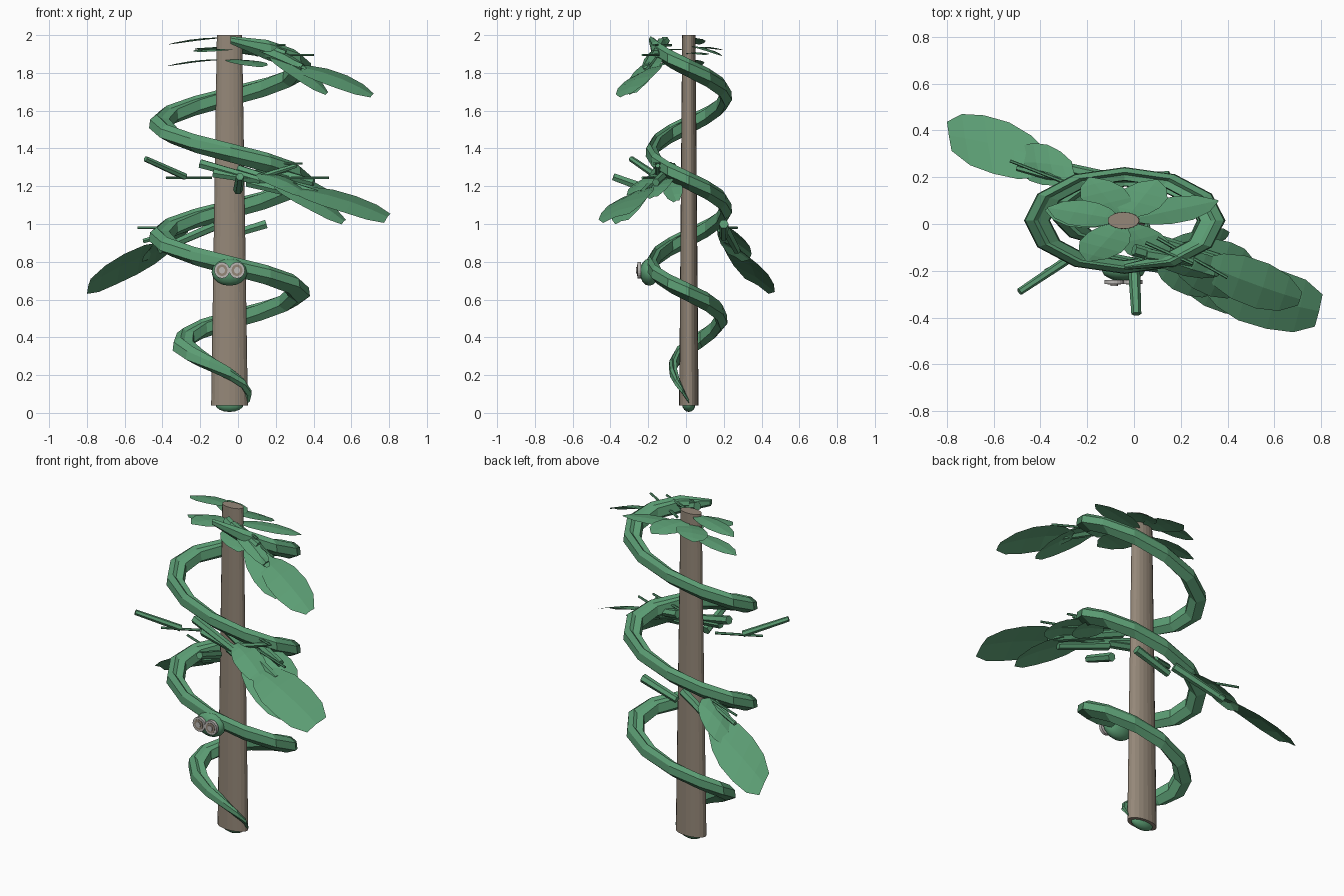
import bpy, bmesh, math
from mathutils import Vector as V

if "Cube" in bpy.data.objects:
    bpy.data.objects.remove(bpy.data.objects["Cube"])

CX, CY, SQ = -0.04, 0.015, 0.53      # shared axis and depth squash


def mat(name, rgb):
    m = bpy.data.materials.new(name)
    m.diffuse_color = (*rgb, 1)
    m.use_nodes = True
    m.node_tree.nodes["Principled BSDF"].inputs["Base Color"].default_value = m.diffuse_color
    return m


GREEN = mat("leaf green", (0.105, 0.335, 0.172))
BROWN = mat("bark brown", (0.30, 0.245, 0.19))
PALE = mat("eye pale grey", (0.50, 0.48, 0.46))


def finish(name, bm, m, smooth=False):
    bmesh.ops.recalc_face_normals(bm, faces=bm.faces)
    me = bpy.data.meshes.new(name)
    bm.to_mesh(me)
    bm.free()
    me.materials.append(m)
    ob = bpy.data.objects.new(name, me)
    bpy.context.collection.objects.link(ob)
    for p in me.polygons:
        p.use_smooth = smooth
    return ob


def loft(name, rings, m):
    """Skin a list of point rings and cap both ends."""
    bm = bmesh.new()
    vs = [[bm.verts.new(p) for p in r] for r in rings]
    n = len(vs[0])
    for a, b in zip(vs, vs[1:]):
        for i in range(n):
            bm.faces.new((a[i], a[(i + 1) % n], b[(i + 1) % n], b[i]))
    bm.faces.new(vs[0])
    bm.faces.new(vs[-1])
    return finish(name, bm, m)


def ellipsoid(name, c, r, m, u=12, v=8):
    bm = bmesh.new()
    bmesh.ops.create_uvsphere(bm, u_segments=u, v_segments=v, radius=1)
    for w in bm.verts:
        w.co = V((c[0] + w.co.x * r[0], c[1] + w.co.y * r[1], c[2] + w.co.z * r[2]))
    return finish(name, bm, m, True)


def stem(name, a, b, r, n=6):
    """Slightly tapered rod from a to b."""
    a, b = V(a), V(b)
    d = (b - a).normalized()
    s = d.cross(V((0, 0, 1))).normalized()
    t = s.cross(d)
    ang = [2 * math.pi * i / n for i in range(n)]
    return loft(name, [[p + (s * math.cos(k) + t * math.sin(k)) * q for k in ang]
                       for p, q in ((a, r), (b, r * 0.82))], GREEN)


def leaf(name, base, tip, side, blunt=0.15, arch=0.015):
    """Leaf blade with a raised midrib; side is the half-width vector."""
    base, tip, side = V(base), V(tip), V(side)
    up = (tip - base).cross(side).normalized()
    if up.z < 0:
        up = -up
    bm = bmesh.new()
    rows = []
    for t, w in ((0, 0.3), (0.15, 0.72), (0.35, 0.97), (0.6, 1), (0.83, 0.65 + 0.45 * blunt), (1, blunt)):
        c = base.lerp(tip, t) + up * arch * math.sin(math.pi * t)
        rows.append([bm.verts.new(c + side * w * k + up * arch * (1 - abs(k)) * w)
                     for k in (-1, 0, 1)])
    for a, b in zip(rows, rows[1:]):
        for i in (0, 1):
            bm.faces.new((a[i], a[i + 1], b[i + 1], b[i]))
    return finish(name, bm, GREEN)


# Pole: tapered oval column
ang = [2 * math.pi * i / 20 for i in range(20)]
loft("pole", [[(-0.045 + r * math.cos(a), CY + r * SQ * math.sin(a), z) for a in ang]
              for r, z in ((0.097, 0.04), (0.067, 2.0))], BROWN)
ellipsoid("root_bulb", (CX - 0.005, CY, 0.045), (0.075, 0.035, 0.04), GREEN)

# Coiling vine: helix whose radius and thickness grow from the tail
RADII = (0.09, 0.15, 0.25, 0.33, 0.365, 0.375)
SECTION = ((1, -0.35), (0.9, 0.5), (0.25, 0.95), (-0.1, 0.65), (-0.9, 0.6), (-1, -0.4), (-0.2, -0.95))


def coil_ring(t):
    f = min((t + 1.25) * 4, 4.999)
    i = int(f)
    r = RADII[i] + (RADII[i + 1] - RADII[i]) * (f - i)
    a = -math.pi / 2 - 2 * math.pi * t
    z = 0.78 + (0.597 if t > 0 else 0.575) * t
    s = 0.056 * min(1, 0.2 + (t + 1.25) * 1.9, 0.4 + (2.0 - t) * 8)
    return [(CX + (r + s * u) * math.cos(a), CY + (r + s * u) * SQ * math.sin(a),
             z + s * 0.95 * v) for u, v in SECTION]


loft("coiled_vine", [coil_ring(-1.25 + k / 12) for k in range(40)], GREEN)

# Head with two ringed eyes
ellipsoid("head", (-0.045, -0.195, 0.745), (0.095, 0.05, 0.072), GREEN)
for label, x in (("left", -0.085), ("right", -0.005)):
    for part, r, y, h, m in (("eye_rim", 0.041, -0.248, 0.009, PALE),
                             ("eye_iris", 0.029, -0.256, 0.0035, BROWN),
                             ("eye_centre", 0.016, -0.261, 0.0035, PALE)):
        loft(f"{label}_{part}", [[(x + r * math.cos(a), yy, 0.755 + r * 1.05 * math.sin(a)) for a in ang]
                                 for yy in (y - h, y + h)], m)

# Crown leaves around the pole top: tip x, tip y, base height, tip height
for i, (x, y, z0, z) in enumerate(((-0.38, 0.06, 1.87, 1.835), (-0.19, 0.2, 1.93, 1.92),
                                   (0.10, 0.19, 1.94, 1.89), (0.36, 0.10, 1.90, 1.895),
                                   (0.12, -0.17, 1.87, 1.83), (-0.2, -0.16, 1.92, 1.91),
                                   (-0.37, 0.07, 1.985, 1.95))):
    d = V((x - CX, (y - CY) / SQ, 0)).normalized()
    leaf(f"crown_leaf_{i}", (CX + d.x * 0.04, CY + d.y * 0.02, z0), (x, y, z),
         (-d.y * 0.1, d.x * 0.055, 0), 0.05, 0.006)

# Front leaves: base, tip, half-width in depth, tip bluntness
for name, base, tip, w, blunt in (
        ("upper_large_leaf", (0.30, -0.17, 1.83), (0.71, -0.32, 1.68), 0.095, 0.3),
        ("upper_small_leaf", (0.17, -0.15, 1.89), (0.47, -0.28, 1.69), 0.075, 0.25),
        ("upper_inner_leaf", (0.06, -0.12, 1.95), (0.36, -0.22, 1.82), 0.035, 0.2),
        ("middle_large_leaf", (0.30, -0.24, 1.18), (0.79, -0.37, 1.03), 0.125, 0.55),
        ("middle_small_leaf", (0.2, -0.22, 1.2), (0.56, -0.34, 1.01), 0.085, 0.4),
        ("middle_inner_leaf", (0.1, -0.17, 1.26), (0.36, -0.27, 1.15), 0.07, 0.4),
        ("middle_side_leaf", (0.2, -0.1, 1.24), (0.5, -0.17, 1.14), 0.07, 0.3),
        ("middle_back_leaf", (0.15, -0.08, 1.25), (0.4, -0.05, 1.12), 0.05, 0.3)):
    leaf(name, base, tip, (0.03, w, w * 0.35), blunt)

# Rear leaves lean the other way
leaf("lower_large_leaf", (-0.36, 0.27, 0.87), (-0.79, 0.375, 0.67), (-0.02, 0.125, -0.08), 0.5)
leaf("lower_small_leaf", (-0.26, 0.24, 0.97), (-0.5, 0.26, 0.82), (-0.02, 0.09, -0.05), 0.4)

# Thick stems: start, end
for i, (a, b) in enumerate((
        ((-0.20, -0.13, 1.32), (0.12, -0.19, 1.23)),
        ((-0.13, -0.15, 1.27), (0.25, -0.2, 1.21)),
        ((0.0, -0.1, 1.29), (0.42, -0.23, 1.16)),
        ((0.05, -0.16, 1.22), (0.34, -0.25, 1.15)),
        ((0.1, -0.07, 1.3), (0.4, -0.16, 1.22)),
        ((0.0, -0.19, 1.18), (0.01, -0.385, 1.25)),
        ((0.0, -0.11, 1.97), (0.34, -0.21, 1.83)),
        ((0.05, -0.13, 1.96), (0.25, -0.16, 1.90)),
        ((0.15, 0.2, 1.0), (-0.08, 0.2, 0.93)),
        ((-0.12, 0.2, 0.99), (-0.42, 0.27, 0.86)))):
    stem(f"thick_stem_{i}", a, b, 0.026)

# Slim shoots
stem("left_shoot", (-0.28, -0.15, 1.25), (-0.49, -0.29, 1.345), 0.019)
stem("middle_shoot", (0.12, -0.15, 1.25), (0.31, -0.15, 1.31), 0.016)
stem("rear_shoot", (-0.28, 0.18, 0.97), (-0.5, 0.24, 0.91), 0.016)

# Level twigs: start, end, height
for i, (x0, y0, x1, y1, z) in enumerate((
        (0.08, -0.08, 0.34, -0.17, 1.32), (0.2, -0.12, 0.48, -0.23, 1.245),
        (-0.14, -0.08, -0.38, -0.2, 1.245), (0.1, -0.06, 0.4, -0.23, 1.895),
        (0.05, -0.08, 0.25, -0.17, 1.947), (-0.3, 0.18, -0.53, 0.27, 0.98))):
    stem(f"twig_{i}", (x0, y0, z), (x1, y1, z), 0.008)
